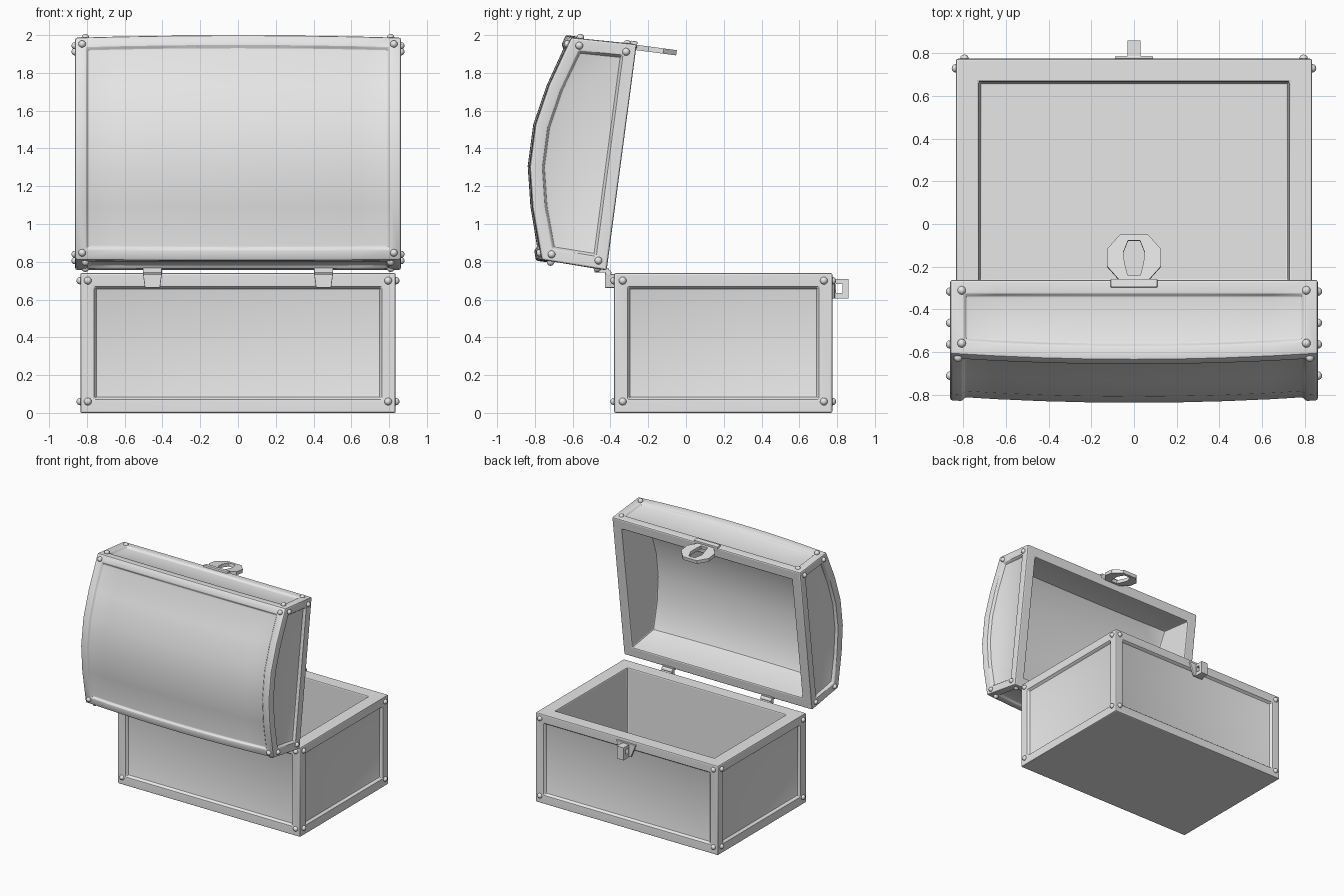
import bpy, bmesh, math
from mathutils import Matrix, Vector

if "Cube" in bpy.data.objects:
    bpy.data.objects.remove(bpy.data.objects["Cube"])

metal = bpy.data.materials.new("plain_grey")
metal.diffuse_color = (0.8, 0.8, 0.8, 1)
metal.use_nodes = True
metal.node_tree.nodes["Principled BSDF"].inputs["Base Color"].default_value = metal.diffuse_color
ID = Matrix.Identity(4)
# lid frame: x across, y along the rim, z out through the vault
LID = Matrix.Translation((0, -0.42, 0.755)) @ Matrix.Rotation(math.radians(82.44), 4, 'X')


def finish(bm, name, matrix=ID, bevel=0.0, angle=20):
    if bevel:
        edges = [e for e in bm.edges if e.is_manifold and e.calc_face_angle(0) > 0.7]
        bmesh.ops.bevel(bm, geom=edges, offset=bevel, segments=2, profile=0.5,
                        affect='EDGES', clamp_overlap=True)
    bmesh.ops.recalc_face_normals(bm, faces=bm.faces[:])
    me = bpy.data.meshes.new(name)
    bm.to_mesh(me)
    bm.free()
    for p in me.polygons:
        p.use_smooth = True
    me.set_sharp_from_angle(angle=math.radians(angle))
    me.materials.append(metal)
    ob = bpy.data.objects.new(name, me)
    ob.matrix_world = matrix
    bpy.context.collection.objects.link(ob)
    return ob


def add_box(bm, x, y, z):
    """Box from three (low, high) ranges."""
    m = Matrix.Translation([(r[0] + r[1]) / 2 for r in (x, y, z)]) @ \
        Matrix.Diagonal([r[1] - r[0] for r in (x, y, z)] + [1])
    return bmesh.ops.create_cube(bm, size=1, matrix=m)["verts"]


def recess(bm, faces, frame, depth=0.025):
    """Flat frame around a sunken panel."""
    bmesh.ops.inset_region(bm, faces=faces, thickness=frame, use_even_offset=True)
    bmesh.ops.inset_region(bm, faces=faces, thickness=0.01, depth=-depth, use_even_offset=True)


def ring(bm, outer, inner, place):
    """Extruded plate with a hole; place(a, b, side) gives a point, side is -1 or 1."""
    n = len(outer)
    v = {(k, s): [bm.verts.new(place(a, b, s)) for a, b in pts]
         for k, pts in enumerate((outer, inner)) for s in (-1, 1)}
    for i in range(n):
        j = (i + 1) % n
        for a, b in (((0, -1), (0, 1)), ((0, 1), (1, 1)), ((1, 1), (1, -1)), ((1, -1), (0, -1))):
            bm.faces.new((v[a][i], v[a][j], v[b][j], v[b][i]))


def rivets(name, points, matrix=ID):
    bm = bmesh.new()
    for p in points:
        bmesh.ops.create_uvsphere(bm, u_segments=12, v_segments=8, radius=0.02,
                                  matrix=Matrix.Translation(p))
    finish(bm, name, matrix, angle=60)


# chest body: framed box with sunken side panels and a hollow
X, Y0, Y1, H = 0.835, -0.38, 0.775, 0.74
bm = bmesh.new()
add_box(bm, (-X, X), (Y0, Y1), (0, H))
bm.normal_update()
sides = [f for f in bm.faces if abs(f.normal.z) < 0.5]
top = [f for f in bm.faces if f.normal.z > 0.5]
for f in sides:
    recess(bm, [f], 0.073)
bmesh.ops.inset_region(bm, faces=top, thickness=0.108, use_even_offset=True)
bmesh.ops.inset_region(bm, faces=top, thickness=0.005, depth=-(H - 0.06), use_even_offset=True)
finish(bm, "chest_body", bevel=0.009)

# body rivets, on every side panel corner
pts = []
for z in (0.06, 0.7):
    for sx in (-1, 1):
        pts += [(sx * 0.795, y, z) for y in (Y0, Y1)]
        pts += [(sx * X, y, z) for y in (Y0 + 0.045, Y1 - 0.045)]
rivets("body_rivets", pts)


# lid: vaulted shell, gently bulged across its width
def vault(bm, half, profile, bulge):
    n = 8
    grid = []
    for i in range(n + 1):
        x = half * (2 * i / n - 1)
        k = bulge * (1 - (x / half) ** 2)
        row = []
        for j, (u, w) in enumerate(profile):
            up = 0 < j < len(profile) - 1
            du = 0.3 * k * (1 if u > 0.6 else -1) if j in (1, len(profile) - 2) else 0
            row.append(bm.verts.new((x, u + du, w + k * up)))
        grid.append(row)
    strips = [[bm.faces.new((grid[i][j], grid[i + 1][j], grid[i + 1][j + 1], grid[i][j + 1]))
               for i in range(n)] for j in range(len(profile) - 1)]
    caps = [bm.faces.new(grid[0]), bm.faces.new(grid[-1])]
    loop = [r[0] for r in grid] + [r[-1] for r in reversed(grid)]
    return strips, caps, loop


OUTER = [(0, 0), (0.01, 0.348), (0.277, 0.432), (0.49, 0.475),
         (0.715, 0.475), (0.93, 0.432), (1.197, 0.348), (1.207, 0)]
INNER = [(0.085, 0), (0.09, 0.28), (0.30, 0.355), (0.50, 0.395),
         (0.707, 0.395), (0.907, 0.355), (1.117, 0.28), (1.122, 0)]
bm = bmesh.new()
strips, caps, loop_a = vault(bm, 0.862, OUTER, 0.03)
_, _, loop_b = vault(bm, 0.777, INNER, 0.02)
for i in range(len(loop_a)):
    j = (i + 1) % len(loop_a)
    bm.faces.new((loop_a[i], loop_a[j], loop_b[j], loop_b[i]))
bmesh.ops.recalc_face_normals(bm, faces=bm.faces[:])
recess(bm, [f for s in strips[1:-1] for f in s], 0.058, 0.018)
for wall in (strips[0], strips[-1]):
    recess(bm, wall, 0.066, 0.018)
for c in caps:
    recess(bm, [c], 0.066)
finish(bm, "lid", LID, bevel=0.012)

# lid rivets on the vault, walls and ends
pts = []
for sx in (-1, 1):
    for u, wall in ((0.045, 0.004), (1.16, 1.203)):
        pts.append((sx * 0.825, u, 0.362))
        for w in (0.05, 0.3):
            pts += [(sx * 0.862, u, w), (sx * 0.808, wall, w)]
rivets("lid_rivets", pts, LID)

# hinges: body leaf, lid leaf and barrel
for sx, side in ((-1, "left"), (1, "right")):
    bm = bmesh.new()
    c = sx * 0.453
    leaf = add_box(bm, (c - 0.05, c + 0.05), (-0.43, -0.375), (0.662, 0.735))
    for v in leaf:
        if v.co.z < 0.7:
            v.co.x = c + (v.co.x - c) * 0.8
    add_box(bm, (c - 0.05, c + 0.05), (-0.485, -0.41), (0.742, 0.768))
    bmesh.ops.create_cone(bm, cap_ends=True, segments=12, radius1=0.017, radius2=0.017, depth=0.1,
                          matrix=Matrix.Translation((c, -0.412, 0.742)) @ Matrix.Rotation(math.pi / 2, 4, 'Y'))
    finish(bm, side + "_hinge", bevel=0.004)

# hasp: eight-sided loop hanging off the lid's free edge
bm = bmesh.new()
half_out = [(0.065, -0.215), (0.127, -0.145), (0.127, -0.065), (0.065, 0.005)]
half_in = [(0.028, -0.187), (0.05, -0.13), (0.045, -0.085), (0.03, -0.022)]
mirror = lambda h: h + [(-a, b) for a, b in reversed(h)]
ring(bm, mirror(half_out), mirror(half_in), lambda a, b, s: (a, 1.19 + s * 0.014, b))
finish(bm, "hasp_loop", LID, bevel=0.006)
bm = bmesh.new()
add_box(bm, (-0.11, 0.11), (1.18, 1.222), (-0.003, 0.037))
finish(bm, "hasp_mount", LID, bevel=0.006)

# staple on the body: tapered plate and a square eye
bm = bmesh.new()
plate = add_box(bm, (-0.09, 0.09), (0.77, 0.788), (0.605, 0.715))
for v in plate:
    if v.co.z < 0.65:
        v.co.x *= 0.5
finish(bm, "staple_plate", bevel=0.004)
bm = bmesh.new()
ring(bm, [(0.775, 0.605), (0.86, 0.605), (0.86, 0.708), (0.775, 0.708)],
     [(0.795, 0.635), (0.828, 0.635), (0.828, 0.682), (0.795, 0.682)],
     lambda a, b, s: (s * 0.03, a, b))
finish(bm, "staple_eye", bevel=0.006)
